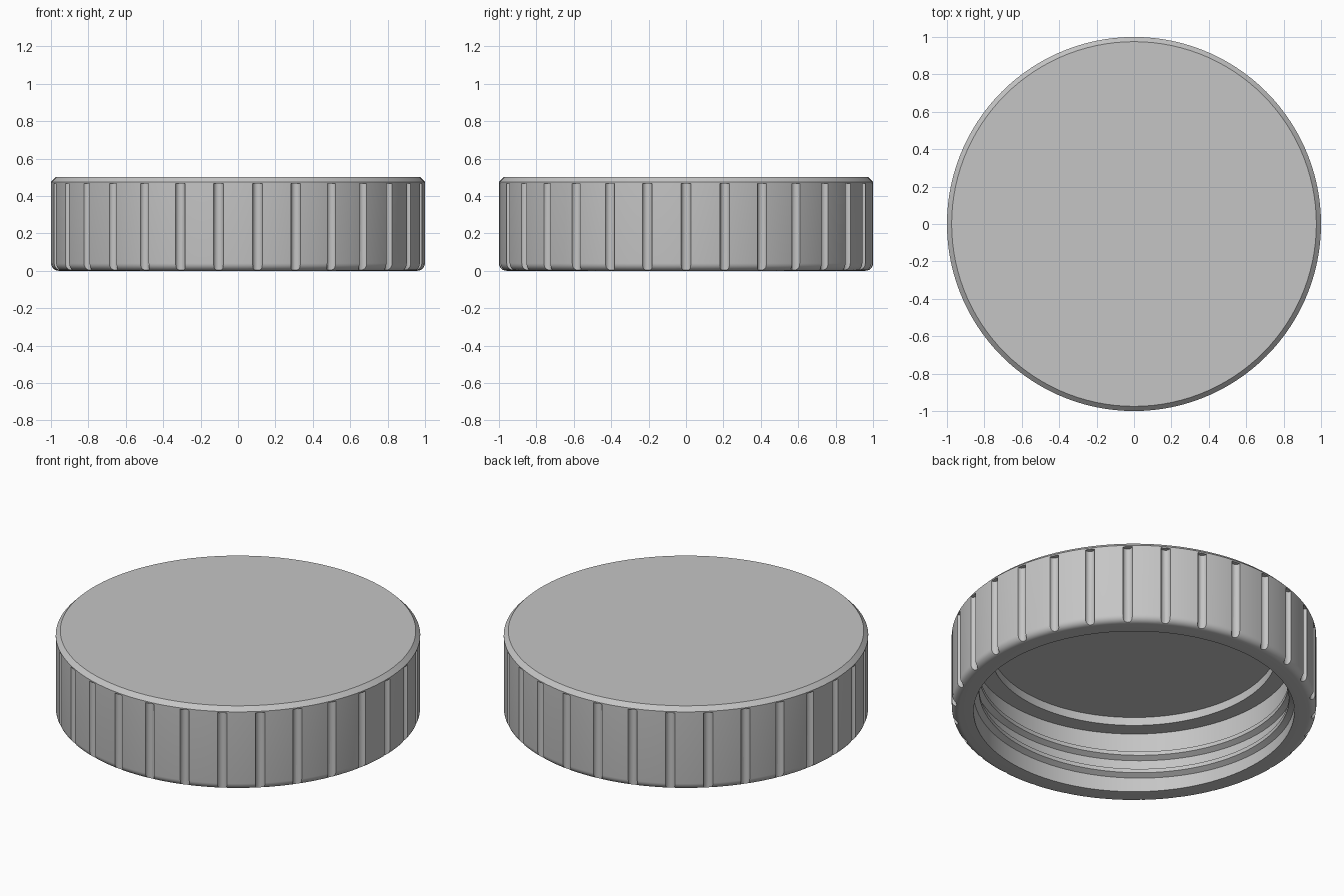
import bpy, bmesh
from math import sin, cos, pi, tau, radians
from mathutils import Matrix

cube = bpy.data.objects.get("Cube")
if cube:
    bpy.data.objects.remove(cube, do_unlink=True)

grey = bpy.data.materials.new("plain grey plastic")
grey.use_nodes = True
colour = (0.56, 0.56, 0.56, 1)
grey.diffuse_color = colour
grey.node_tree.nodes["Principled BSDF"].inputs["Base Color"].default_value = colour


def make_object(name, bm):
    bmesh.ops.recalc_face_normals(bm, faces=bm.faces)
    mesh = bpy.data.meshes.new(name)
    bm.to_mesh(mesh)
    bm.free()
    mesh.materials.append(grey)
    obj = bpy.data.objects.new(name, mesh)
    bpy.context.collection.objects.link(obj)
    return obj


def smooth(obj):
    bpy.ops.object.select_all(action="DESELECT")
    obj.select_set(True)
    bpy.context.view_layer.objects.active = obj
    bpy.ops.object.shade_smooth_by_angle(angle=radians(30))


# Cap shell: one closed profile (radius, height) turned around the axis
FILLET = 0.04
profile = [(0, 0.5), (0.975, 0.5), (1, 0.475)]
for i in range(7):
    a = i / 6 * pi / 2
    profile.append((1 - FILLET + FILLET * cos(a), FILLET - FILLET * sin(a)))
# Mouth, inner wall, sealing ledge and inner ceiling
profile += [(0.88, 0), (0.88, 0.365), (0.785, 0.365), (0.785, 0.415), (0, 0.415)]

bm = bmesh.new()
verts = [bm.verts.new((r, 0, z)) for r, z in profile]
edges = [bm.edges.new(pair) for pair in zip(verts, verts[1:])]
bmesh.ops.spin(bm, geom=verts + edges, cent=(0, 0, 0), axis=(0, 0, 1),
               angle=tau, steps=120, use_merge=True)
bmesh.ops.remove_doubles(bm, verts=bm.verts, dist=0.0001)
# Dissolve the flat discs' fans into single faces
for pole in [v for v in bm.verts if abs(v.co.x) + abs(v.co.y) < 0.001]:
    bmesh.ops.dissolve_verts(bm, verts=[pole])
cap = make_object("cap_shell", bm)

# Grip grooves: round-bottomed slots, open at the lower rim
bm = bmesh.new()
for i in range(30):
    place = Matrix.Rotation(i * tau / 30, 4, "Z") @ Matrix.Translation((1, 0, 0.2))
    bmesh.ops.create_cone(bm, cap_ends=True, segments=16, radius1=0.026,
                          radius2=0.026, depth=0.534, matrix=place)
cutter = make_object("groove_cutter", bm)
cutter.hide_render = True

cut = cap.modifiers.new("grooves", "BOOLEAN")
cut.operation = "DIFFERENCE"
cut.solver = "EXACT"
cut.object = cutter
bpy.ops.object.select_all(action="DESELECT")
cap.select_set(True)
bpy.context.view_layer.objects.active = cap
bpy.ops.object.modifier_apply(modifier=cut.name)
bpy.data.objects.remove(cutter, do_unlink=True)
smooth(cap)

# Screw thread: trapezoid section swept along a helix, tapering at both ends
TURNS, STEPS, PITCH, START = 2, 240, 0.11, 0.045
section = [(0.89, -0.035), (0.85, -0.012), (0.85, 0.012), (0.89, 0.035)]
bm = bmesh.new()
rings = []
for i in range(STEPS + 1):
    t = i / STEPS
    a = t * TURNS * tau
    taper = min(1, t * 16 + 0.05, (1 - t) * 16 + 0.05)
    ring = []
    for r, dz in section:
        r = 0.89 - (0.89 - r) * taper
        ring.append(bm.verts.new((r * cos(a), r * sin(a), START + PITCH * TURNS * t + dz)))
    rings.append(ring)
for low, high in zip(rings, rings[1:]):
    for k in range(4):
        j = (k + 1) % 4
        bm.faces.new((low[k], low[j], high[j], high[k]))
bm.faces.new(rings[0])
bm.faces.new(rings[-1])
smooth(make_object("screw_thread", bm))
